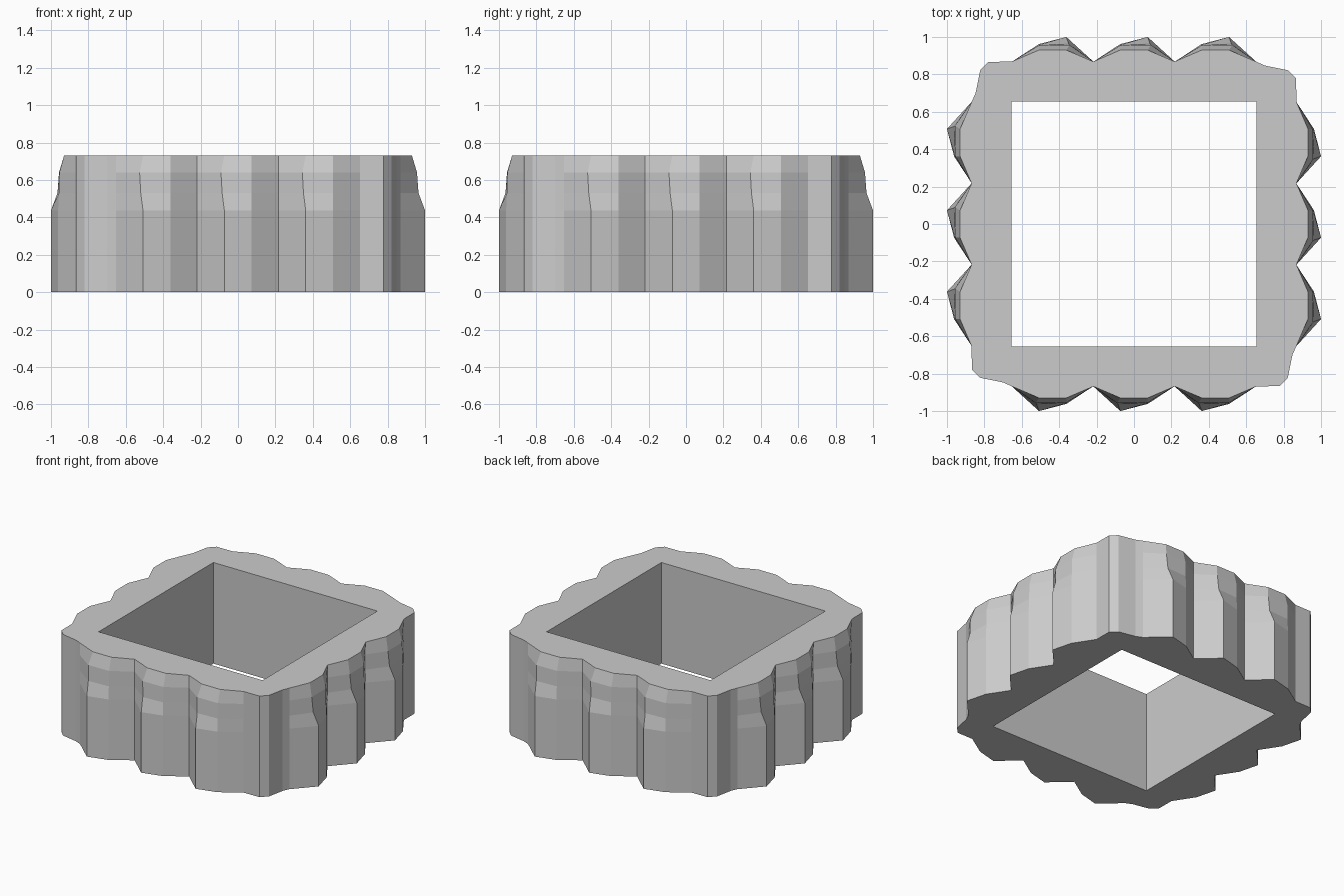
import bpy, bmesh

if "Cube" in bpy.data.objects:
    bpy.data.objects.remove(bpy.data.objects["Cube"])

# Levels: height, crest x shift, crest depth, shoulder depth
LEVELS = [(0.0, 0, 1.0, 0.962), (0.437, 0, 1.0, 0.962), (0.53, -0.012, 0.965, 0.957),
          (0.64, -0.018, 0.957, 0.955), (0.73, 0, 0.93, 0.93)]
HOLE = 0.655


def side_points(shift, crest, shoulder):
    """One scalloped front side, from corner to corner (end excluded)."""
    pts = [(-0.822, -0.822), (-0.70, -0.847)]
    for c in (-0.435, 0.0, 0.435):
        pts += [(c - 0.218, -0.868), (c - 0.073 + shift, -crest), (c + 0.073, -shoulder)]
    return pts + [(0.653, -0.868), (0.778, -0.867)]


def four_sides(pts):
    """Repeat points by quarter turns."""
    out = []
    for _ in range(4):
        out += pts
        pts = [(-y, x) for x, y in pts]
    return out


bm = bmesh.new()


def ring(pts, z):
    return [bm.verts.new((x, y, z)) for x, y in pts]


def skin(a, b):
    n = len(a)
    for i in range(n):
        j = (i + 1) % n
        bm.faces.new((a[i], a[j], b[j], b[i]))


# Outer wall and square inner wall
outer = [ring(four_sides(side_points(*rest)), z) for z, *rest in LEVELS]
inner = [ring(four_sides([(-HOLE, -HOLE)]), z) for z in (0.0, 0.73)]
for a, b in zip(outer, outer[1:]):
    skin(a, b)
skin(inner[1], inner[0])

# Flat top and bottom rims, one face per side
n = len(outer[0]) // 4
for o, i in ((outer[0], inner[0]), (outer[-1], inner[1])):
    for s in range(4):
        edge = [o[(s * n + k) % (4 * n)] for k in range(n + 1)]
        bm.faces.new(edge + [i[(s + 1) % 4], i[s]])
bmesh.ops.recalc_face_normals(bm, faces=bm.faces[:])
bmesh.ops.triangulate(bm, faces=[f for f in bm.faces if len(f.verts) > 4])

mesh = bpy.data.meshes.new("scalloped_square_ring")
bm.to_mesh(mesh)
bm.free()
obj = bpy.data.objects.new("scalloped_square_ring", mesh)
bpy.context.collection.objects.link(obj)
